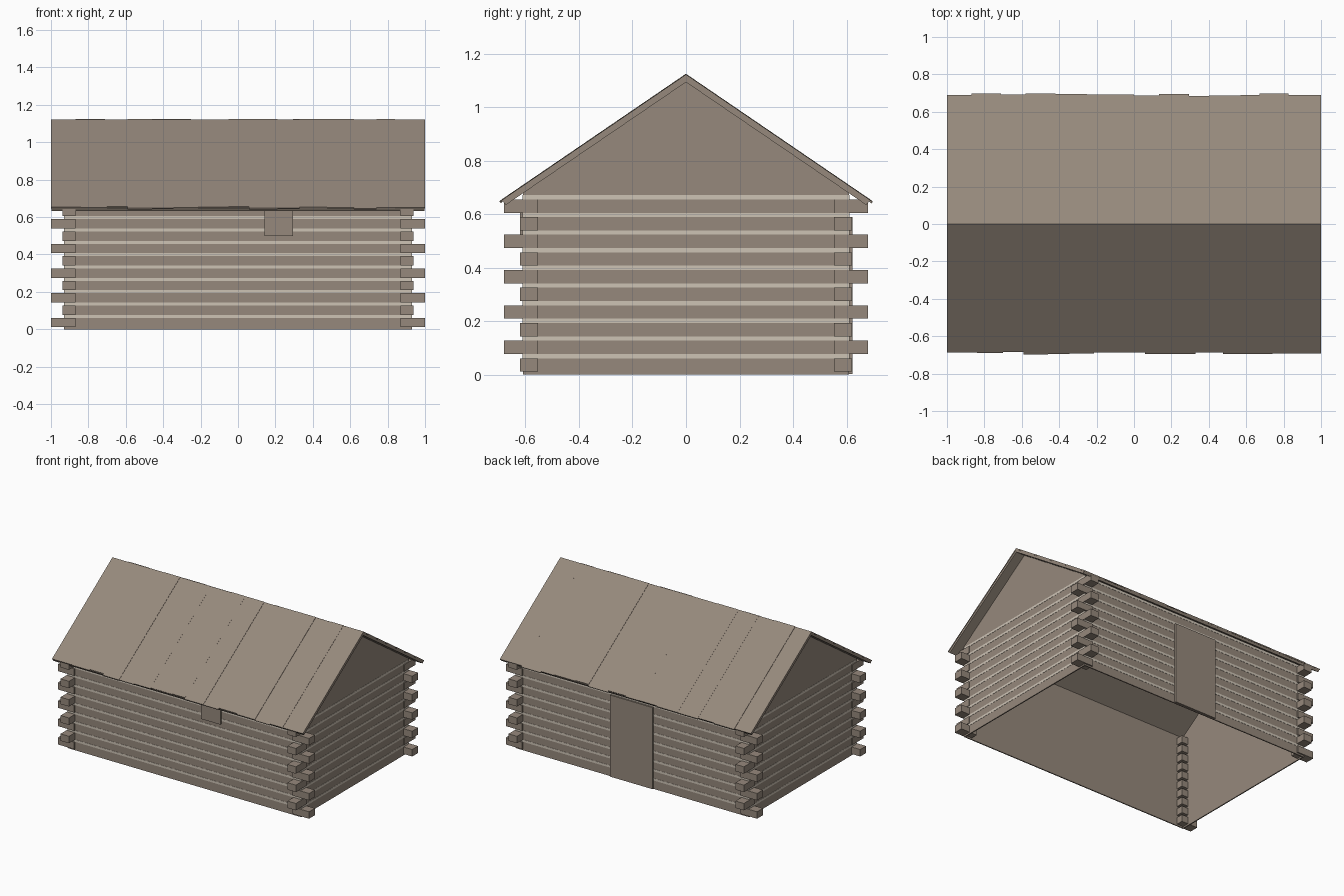
import bpy, bmesh, random
from mathutils import Vector

random.seed(4)
cube = bpy.data.objects.get("Cube")
if cube:
    bpy.data.objects.remove(cube)


def material(name, rgb):
    m = bpy.data.materials.new(name)
    m.use_nodes = True
    color = (*rgb, 1)
    m.diffuse_color = color
    m.node_tree.nodes["Principled BSDF"].inputs["Base Color"].default_value = color
    return m


WOOD = material("weathered wood", (0.305, 0.25, 0.202))
CHINK = material("pale chinking", (0.61, 0.546, 0.462))


def finish(name, bm, mat):
    bmesh.ops.recalc_face_normals(bm, faces=bm.faces)
    mesh = bpy.data.meshes.new(name)
    bm.to_mesh(mesh)
    bm.free()
    mesh.materials.append(mat)
    ob = bpy.data.objects.new(name, mesh)
    bpy.context.collection.objects.link(ob)
    return ob


def box(bm, x0, x1, y0, y1, z0, z1):
    verts = bmesh.ops.create_cube(bm, size=1)["verts"]
    for v in verts:
        v.co = Vector((x1 if v.co.x > 0 else x0,
                       y1 if v.co.y > 0 else y0,
                       z1 if v.co.z > 0 else z0))


def prism(bm, profile, x0, x1):
    """Extrude a (y, z) outline along x."""
    face = bm.faces.new([bm.verts.new((x0, y, z)) for y, z in profile])
    out = bmesh.ops.extrude_face_region(bm, geom=[face])["geom"]
    for v in out:
        if isinstance(v, bmesh.types.BMVert):
            v.co.x = x1


HX, HY = 0.93, 0.61          # outer wall faces
ROWS, PITCH, FIRST = 10, 0.066, 0.036
RIDGE, SLOPE = 1.123, 0.682
T = 0.008                    # wall thickness


def roof_z(y, drop=0):
    return RIDGE - drop - SLOPE * abs(y)


# Long walls, and end walls that run up into the gables
for side, label in ((-1, "front"), (1, "back")):
    bm = bmesh.new()
    box(bm, -HX, HX, *sorted((side * HY, side * (HY - T))), 0, 0.675)
    finish(label + "_wall", bm, WOOD)
for side, label in ((-1, "right"), (1, "left")):
    bm = bmesh.new()
    top = roof_z(HY, 0.028)
    outline = [(-HY, 0), (HY, 0), (HY, top), (0, RIDGE - 0.028), (-HY, top)]
    prism(bm, outline, side * HX, side * (HX - T))
    finish(label + "_gable_wall", bm, WOOD)

# Chinking strips between the log rows
bm = bmesh.new()
for k in range(ROWS):
    z = FIRST + PITCH * (k + 0.5)
    z0, z1, p = z - 0.008, z + 0.008, 0.0015
    for s in (-1, 1):
        box(bm, -HX, HX, *sorted((s * (HY - 0.002), s * (HY + p))), z0, z1)
        box(bm, *sorted((s * (HX - 0.002), s * (HX + p))), -HY, HY, z0, z1)
finish("chinking", bm, CHINK)

# Log ends crossing alternately at the four corners
bm = bmesh.new()
for k in range(ROWS):
    z = FIRST + PITCH * k
    reach_x, reach_y = (1.0, 0.62) if k % 2 == 0 else (0.937, 0.68)
    for sx in (-1, 1):
        for sy in (-1, 1):
            box(bm, *sorted((sx * 0.87, sx * reach_x)),
                *sorted((sy * 0.553, sy * reach_y)), z - 0.025, z + 0.025)
finish("log_ends", bm, WOOD)

# Roof decking
bm = bmesh.new()
for s in (-1, 1):
    e = s * 0.685
    prism(bm, [(0, RIDGE - 0.006), (e, roof_z(e, 0.006)),
               (e - s * 0.011, roof_z(e, 0.022)), (0, RIDGE - 0.03)], -0.998, 0.998)
finish("roof_decking", bm, WOOD)

# Uneven roof planks on both slopes
front_cuts = [-1, -.84, -.70, -.59, -.46, -.345, -.215, -.05, .06, .21, .33, .475, .62, .74, .84, 1]
back_cuts = [-1, -.87, -.71, -.58, -.42, -.25, -.11, 0, .135, .295, .40, .57, .67, .825, 1]
for s, cuts, label in ((-1, front_cuts, "front"), (1, back_cuts, "back")):
    bm = bmesh.new()
    for a, b in zip(cuts, cuts[1:]):
        e = s * random.uniform(0.684, 0.698)
        lift = random.uniform(-0.002, 0.002)
        prism(bm, [(0, RIDGE + lift), (e, roof_z(e) + lift),
                   (e - s * 0.004, roof_z(e, 0.007)), (0, RIDGE - 0.01)], a, b)
    finish(label + "_roof_planks", bm, WOOD)

# Door on the back, small shutter under the front eave
bm = bmesh.new()
box(bm, -0.168, 0.168, HY - 0.004, 0.623, 0.003, 0.59)
finish("door", bm, WOOD)
bm = bmesh.new()
box(bm, 0.142, 0.295, -0.621, -HY + 0.004, 0.50, 0.645)
finish("window_shutter", bm, WOOD)
